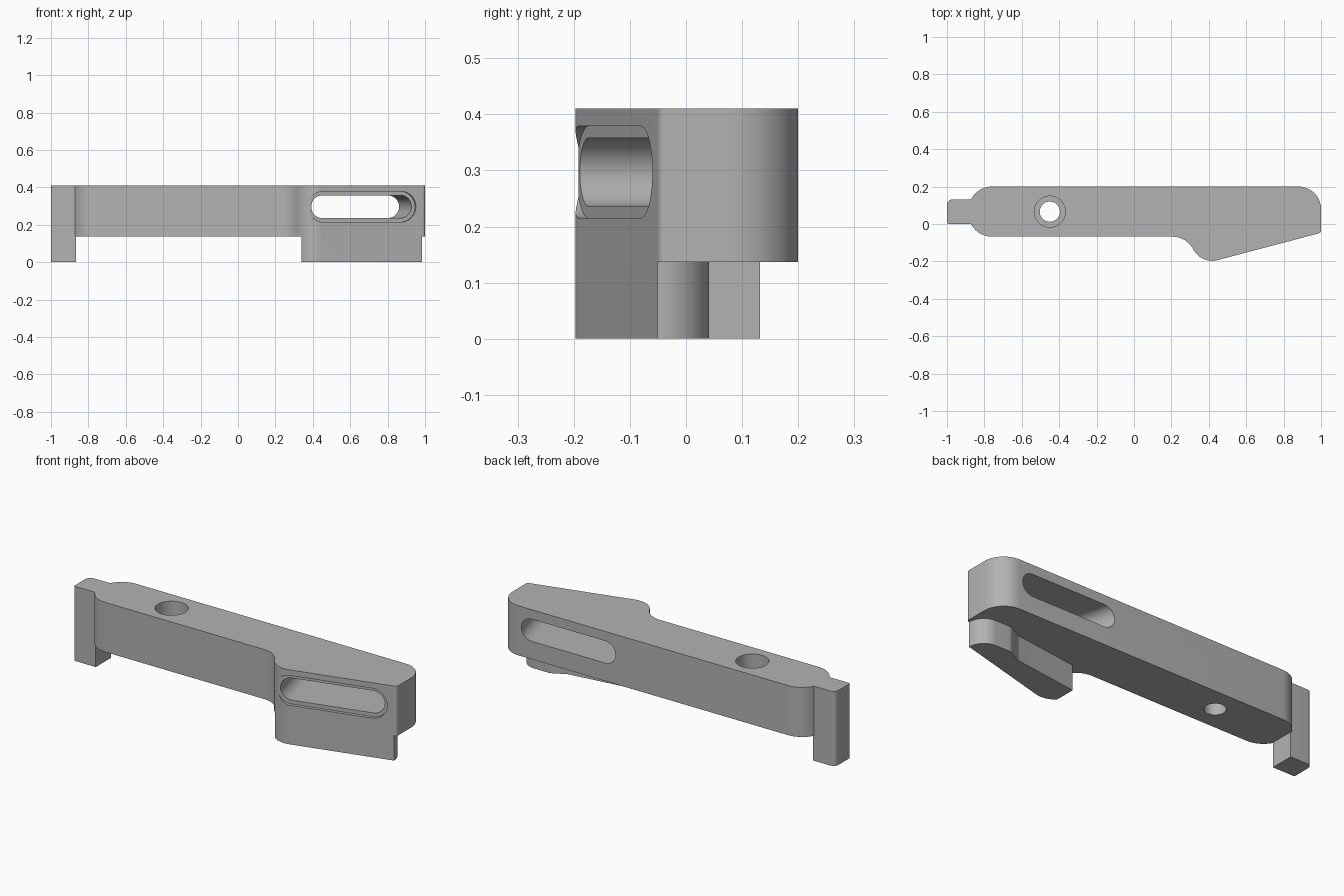
import bpy, bmesh, math
from mathutils import Vector, Matrix

cube = bpy.data.objects.get("Cube")
if cube:
    bpy.data.objects.remove(cube, do_unlink=True)

grey = bpy.data.materials.new("machined grey")
grey.use_nodes = True
colour = (0.45, 0.45, 0.45, 1)
grey.diffuse_color = colour
grey.node_tree.nodes["Principled BSDF"].inputs["Base Color"].default_value = colour


def rounded(corners, steps=14):
    """Polygon from (x, y, radius) corners, each rounded with a tangent arc."""
    pts = []
    n = len(corners)
    for i, (x, y, r) in enumerate(corners):
        p = Vector((x, y))
        if r == 0:
            pts.append(p)
            continue
        a = (Vector(corners[i - 1][:2]) - p).normalized()
        b = (Vector(corners[(i + 1) % n][:2]) - p).normalized()
        half = a.angle(b) / 2
        centre = p + (a + b).normalized() * (r / math.sin(half))
        start = p + a * (r / math.tan(half)) - centre
        end = p + b * (r / math.tan(half)) - centre
        sweep = start.angle_signed(end)
        for k in range(steps + 1):
            t = -sweep * k / steps
            pts.append(centre + Matrix.Rotation(t, 2) @ start)
    return pts


def prism(name, pts, z0, z1, matrix=None):
    """Extrude a flat outline from z0 to z1."""
    bm = bmesh.new()
    face = bm.faces.new([bm.verts.new((p[0], p[1], z0)) for p in pts])
    top = bmesh.ops.extrude_face_region(bm, geom=[face])["geom"]
    bmesh.ops.translate(bm, vec=(0, 0, z1 - z0),
                        verts=[v for v in top if isinstance(v, bmesh.types.BMVert)])
    if matrix:
        bm.transform(matrix)
    bmesh.ops.recalc_face_normals(bm, faces=bm.faces)
    mesh = bpy.data.meshes.new(name)
    bm.to_mesh(mesh)
    bm.free()
    mesh.materials.append(grey)
    obj = bpy.data.objects.new(name, mesh)
    bpy.context.collection.objects.link(obj)
    return obj


def combine(target, tool, operation):
    mod = target.modifiers.new(tool.name, "BOOLEAN")
    mod.operation = operation
    mod.solver = "EXACT"
    mod.object = tool
    bpy.context.view_layer.objects.active = target
    bpy.ops.object.modifier_apply(modifier=mod.name)
    bpy.data.objects.remove(tool, do_unlink=True)


def circle(x, y, r, n=48):
    return [(x + r * math.cos(math.tau * k / n), y + r * math.sin(math.tau * k / n))
            for k in range(n)]


def stadium(half_length, r, n=20):
    pts = []
    for side in (1, -1):
        for k in range(n + 1):
            t = side * math.pi / 2 * (2 * k / n - 1) if side > 0 else math.pi / 2 + math.pi * k / n
            pts.append((side * (half_length - r) + r * math.cos(t), r * math.sin(t)))
    return pts


TOP, UNDER = 0.41, 0.137

# Arm with swept nose
arm = prism("lever_arm", rounded([
    (-0.885, 0.2, 0.125), (-0.885, -0.068, 0.125), (0.28, -0.068, 0.125),
    (0.36, -0.216, 0.115), (1, -0.047, 0.015), (1, 0.2, 0.12)]), 0, TOP)

# Undercut that leaves only the foot below the arm
combine(arm, prism("undercut", rounded([
    (-1.1, -0.3, 0), (0.34, -0.3, 0), (0.34, -0.05, 0), (0.72, 0, 0.05),
    (0.8, 0.041, 0.05), (0.985, 0.041, 0.09), (0.985, -0.3, 0),
    (1.1, -0.3, 0), (1.1, 0.3, 0), (-1.1, 0.3, 0)]), -0.1, UNDER), "DIFFERENCE")

# End tab
combine(arm, prism("end_tab", rounded([
    (-1, 0.132, 0.03), (-1, 0, 0.01), (-0.866, 0, 0), (-0.866, 0.132, 0)]), 0, TOP), "UNION")

# Counterbored pivot hole
combine(arm, prism("pivot_hole", circle(-0.45, 0.066, 0.054), -0.1, 0.6), "DIFFERENCE")
combine(arm, prism("counterbore", circle(-0.45, 0.066, 0.083), 0.27, 0.6), "DIFFERENCE")

# Slot square to the slanted nose face, with a shallow recess around it
slant = math.atan2(0.169, 0.64)
frame = (Matrix.Translation((0.664, -0.136, 0.297)) @ Matrix.Rotation(slant, 4, "Z")
         @ Matrix.Rotation(math.pi / 2, 4, "X"))
combine(arm, prism("slot", stadium(0.277, 0.061), -0.6, 0.3, frame), "DIFFERENCE")
combine(arm, prism("slot_recess", stadium(0.297, 0.082), -0.018, 0.3, frame), "DIFFERENCE")

bpy.ops.object.select_all(action="DESELECT")
arm.select_set(True)
bpy.context.view_layer.objects.active = arm
bpy.ops.object.shade_smooth_by_angle(angle=math.radians(30))
